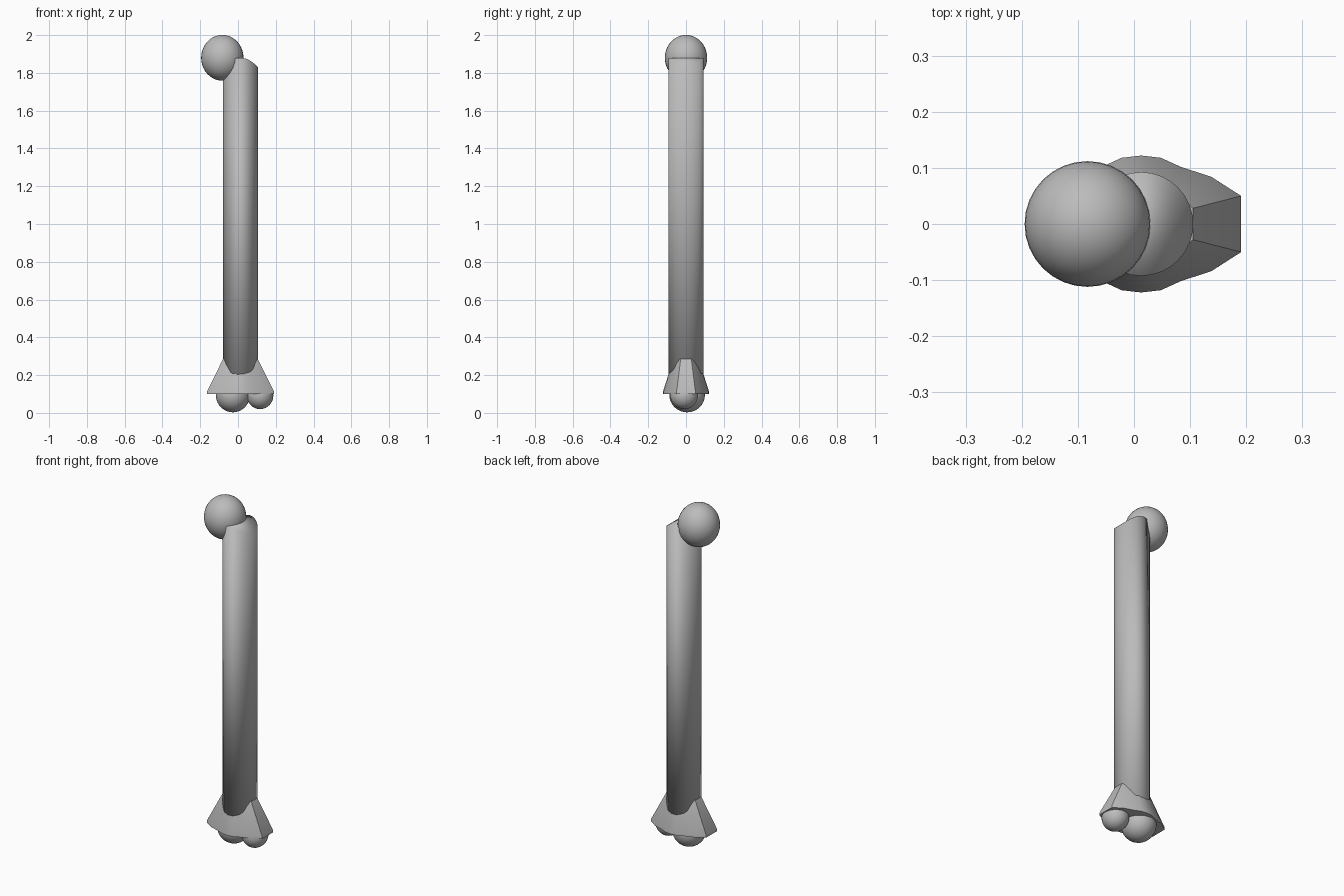
import bpy, bmesh, math

cube = bpy.data.objects.get("Cube")
if cube:
    bpy.data.objects.remove(cube, do_unlink=True)

bone = bpy.data.materials.new("bone_grey")
bone.use_nodes = True
GREY = (0.5, 0.5, 0.5, 1)
bone.diffuse_color = GREY
bone.node_tree.nodes["Principled BSDF"].inputs["Base Color"].default_value = GREY
AXIS = 0.013  # x of the shaft's centre line


def finish(bm, name, angle=None):
    """Turn a bmesh into a smooth object, optionally with sharp edges."""
    bmesh.ops.recalc_face_normals(bm, faces=bm.faces)
    mesh = bpy.data.meshes.new(name)
    bm.to_mesh(mesh)
    bm.free()
    mesh.materials.append(bone)
    obj = bpy.data.objects.new(name, mesh)
    bpy.context.collection.objects.link(obj)
    bpy.ops.object.select_all(action='DESELECT')
    obj.select_set(True)
    bpy.context.view_layer.objects.active = obj
    if angle is None:
        bpy.ops.object.shade_smooth()
    else:
        bpy.ops.object.shade_smooth_by_angle(angle=math.radians(angle))
    return obj


def ball(name, centre, radii):
    bm = bmesh.new()
    bmesh.ops.create_uvsphere(bm, u_segments=32, v_segments=20, radius=1)
    bmesh.ops.scale(bm, vec=radii, verts=bm.verts)
    bmesh.ops.translate(bm, vec=centre, verts=bm.verts)
    finish(bm, name)


def bridge(bm, low, high):
    n = len(low)
    for i in range(n):
        j = (i + 1) % n
        bm.faces.new((low[i], low[j], high[j], high[i]))


# Shaft: a cylinder whose top is arched from side to side
def make_shaft(n=32, r=0.0925):
    bm = bmesh.new()
    low, high = [], []
    for i in range(n):
        a = math.tau * i / n
        c, s = math.cos(a), math.sin(a)
        low.append(bm.verts.new((AXIS + r * c, r * s, 0.11)))
        high.append(bm.verts.new((AXIS + r * c, r * s, 1.88 - 0.05 * c * c)))
    bridge(bm, low, high)
    bm.faces.new(low)
    # strips across the arch join rim points that share the same x
    bm.faces.new((high[0], high[1], high[-1]))
    for i in range(1, n // 2 - 1):
        bm.faces.new((high[i], high[i + 1], high[n - i - 1], high[n - i]))
    h = n // 2
    bm.faces.new((high[h - 1], high[h], high[h + 1]))
    finish(bm, "shaft")


# Flared lower end: lofted between a small and a wide blunt-ended outline
def make_flare():
    quarter_low = [(0.178, 0.05), (0.125, 0.084), (0.07, 0.102), (0.035, 0.118), (0, 0.122)]
    quarter_high = [(0.092, 0.028), (0.07, 0.045), (0.045, 0.058), (0.022, 0.065), (0, 0.067)]

    def outline(quarter):
        half = quarter + [(-x, y) for x, y in reversed(quarter[:-1])]
        return half + [(x, -y) for x, y in reversed(half)]

    bm = bmesh.new()
    rings = []
    for quarter, z in ((quarter_low, 0.1), (quarter_low, 0.112), (quarter_high, 0.285)):
        rings.append([bm.verts.new((AXIS + x, y, z)) for x, y in outline(quarter)])
    bridge(bm, rings[0], rings[1])
    bridge(bm, rings[1], rings[2])
    bm.faces.new(rings[0])
    bm.faces.new(rings[2])
    finish(bm, "flared_end", 35)


make_shaft()
make_flare()
ball("upper_head", (-0.083, 0, 1.88), (0.112, 0.112, 0.121))
ball("large_lower_knob", (-0.027, 0.006, 0.095), (0.09, 0.094, 0.092))
ball("small_lower_knob", (0.117, -0.01, 0.092), (0.07, 0.073, 0.072))
